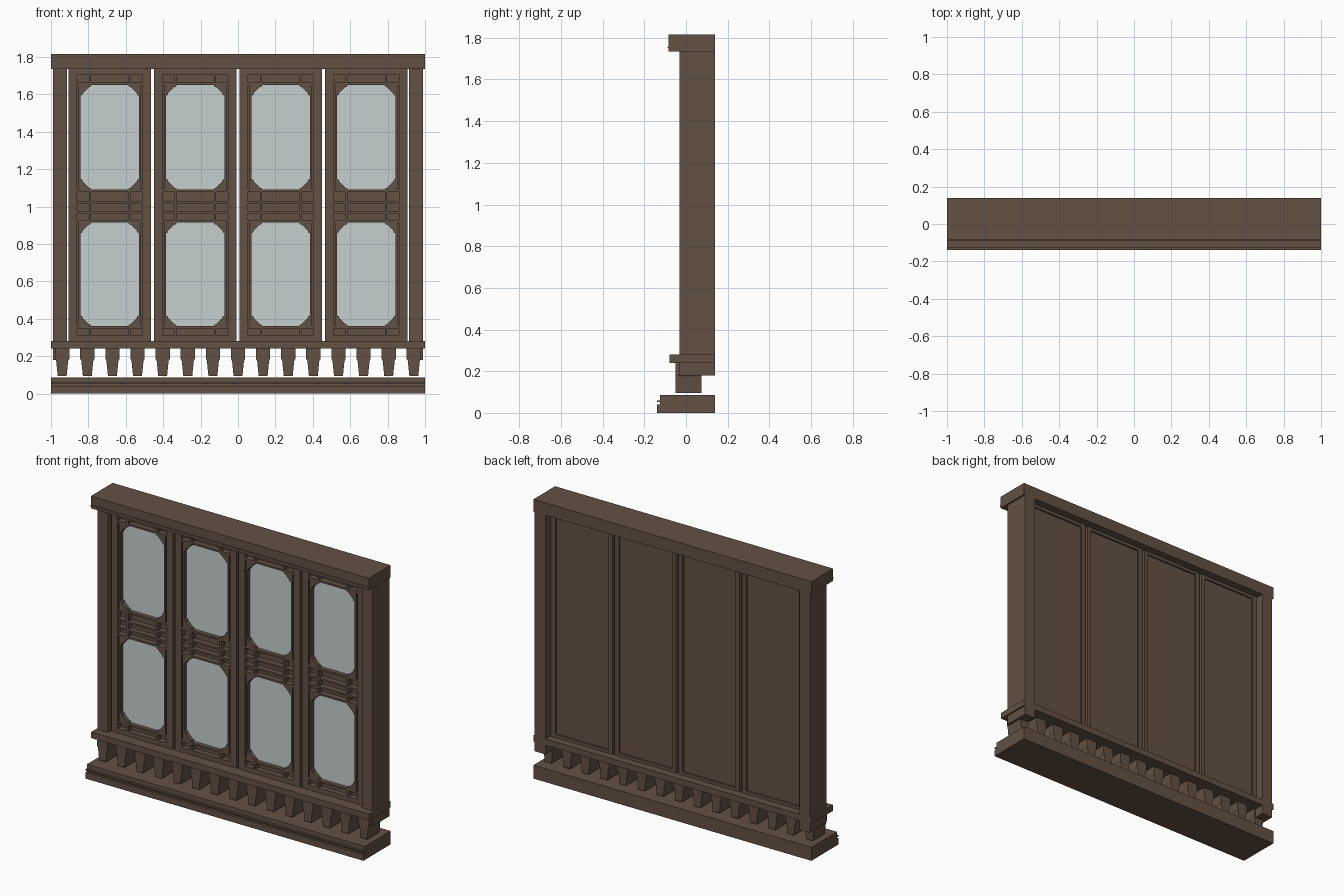
import bpy
import bmesh

cube = bpy.data.objects.get("Cube")
if cube:
    bpy.data.objects.remove(cube, do_unlink=True)


def make_material(name, color):
    mat = bpy.data.materials.new(name)
    mat.use_nodes = True
    mat.diffuse_color = color
    mat.node_tree.nodes["Principled BSDF"].inputs["Base Color"].default_value = color
    return mat


def add_prism(bm, outline, y0, y1):
    """Extrude an x-z outline from y0 to y1."""
    face = bm.faces.new([bm.verts.new((x, y0, z)) for x, z in outline])
    moved = bmesh.ops.extrude_face_region(bm, geom=[face])["geom"]
    verts = [v for v in moved if isinstance(v, bmesh.types.BMVert)]
    bmesh.ops.translate(bm, verts=verts, vec=(0, y1 - y0, 0))


def add_box(bm, x0, x1, y0, y1, z0, z1):
    add_prism(bm, [(x0, z0), (x1, z0), (x1, z1), (x0, z1)], y0, y1)


def finish(bm, name, mat):
    bmesh.ops.recalc_face_normals(bm, faces=bm.faces)
    mesh = bpy.data.meshes.new(name)
    bm.to_mesh(mesh)
    bm.free()
    mesh.materials.append(mat)
    bpy.context.collection.objects.link(bpy.data.objects.new(name, mesh))


def build_boxes(name, mat, boxes):
    bm = bmesh.new()
    for box in boxes:
        add_box(bm, *box)
    finish(bm, name, mat)


wood = make_material("dark_wood", (0.125, 0.082, 0.057, 1))
glass = make_material("pale_glass", (0.56, 0.63, 0.62, 1))

# Horizontal members
BACK = 0.14
build_boxes("top_beam", wood, [
    (-1, 1, -0.083, BACK, 1.735, 1.815),
    (-1, 1, -0.088, -0.083, 1.75, 1.757)])
build_boxes("sill", wood, [(-1, 1, -0.08, BACK, 0.24, 0.28)])
build_boxes("base_plinth", wood, [
    (-1, 1, -0.125, BACK, 0, 0.087),
    (-1, 1, -0.14, -0.125, 0, 0.04),
    (-1, 1, -0.14, -0.125, 0.052, 0.06)])

# Corner posts
for side, s in (("left", 1), ("right", -1)):
    x0, x1 = sorted((s * 0.913, s * 0.99))
    build_boxes(side + "_post", wood, [
        (x0, x1, -0.03, BACK, 0.28, 1.735),
        (x0, x1, -0.03, BACK, 0.18, 0.24)])

# Tapered feet between plinth and sill
COUNT = 15
half_foot = [(0.024, 0.095), (0.032, 0.175), (0.038, 0.185), (0.038, 0.24)]
for i in range(COUNT):
    cx = -0.94 + i * 1.88 / (COUNT - 1)
    outline = [(cx + x, z) for x, z in half_foot]
    outline += [(cx - x, z) for x, z in reversed(half_foot)]
    bm = bmesh.new()
    add_prism(bm, outline, -0.05, 0.075)
    finish(bm, f"foot_{i + 1}", wood)

# Door dimensions
HALF, CELL, PANE = 0.221, 0.176, 0.156
BOTTOM, TOP = 0.28, 1.735
FRONT, FLOOR, REAR = -0.005, 0.03, 0.09
STRIP = 0.012
windows = [(0.36, 0.915), (1.09, 1.65)]
rails = [(0.31, 0.348), (0.927, 0.962), (0.974, 1.015), (1.027, 1.078), (1.662, 1.705)]


def build_door(number, cx):
    # Backing panel with a raised border on the rear
    bm = bmesh.new()
    add_box(bm, cx - HALF, cx + HALF, FLOOR, REAR - 0.012, BOTTOM, TOP)
    for s in (-1, 1):
        a, b = sorted((cx + s * 0.19, cx + s * HALF))
        add_box(bm, a, b, REAR - 0.012, REAR, BOTTOM, TOP)
    for z0, z1 in ((BOTTOM, 0.3), (1.715, TOP)):
        add_box(bm, cx - 0.19, cx + 0.19, REAR - 0.012, REAR, z0, z1)
    finish(bm, f"door_panel_{number}", wood)

    # Front stiles and end rails
    bm = bmesh.new()
    for s in (-1, 1):
        a, b = sorted((cx + s * CELL, cx + s * HALF))
        add_box(bm, a, b, FRONT, FLOOR, BOTTOM, TOP)
    for z0, z1 in ((BOTTOM, rails[0][0]), (rails[-1][1], TOP)):
        add_box(bm, cx - CELL, cx + CELL, FRONT, FLOOR, z0, z1)
    finish(bm, f"door_frame_{number}", wood)

    # Lattice strips between the open cells
    bm = bmesh.new()
    for z0, z1 in windows:
        for z in (z0 - STRIP, z1):
            add_box(bm, cx - CELL, cx + CELL, FRONT, FLOOR, z, z + STRIP)
        for s in (-1, 1):
            a, b = sorted((cx + s * PANE, cx + s * (PANE + STRIP)))
            add_box(bm, a, b, FRONT, FLOOR, z0, z1)
    for z in (0.962, 1.015):
        add_box(bm, cx - CELL, cx + CELL, FRONT, FLOOR, z, z + STRIP)
    for z0, z1 in rails:
        for s in (-1, 1):
            mid = cx + s * 0.106
            add_box(bm, mid - STRIP / 2, mid + STRIP / 2, FRONT, FLOOR, z0, z1)
    finish(bm, f"lattice_{number}", wood)

    # Cut corner blocks around each pane
    corner = [(0, 0), (0.058, 0), (0.052, 0.01), (0.046, 0.01),
              (0.01, 0.046), (0.01, 0.052), (0, 0.058)]
    bm = bmesh.new()
    for z0, z1 in windows:
        for sx in (-1, 1):
            for z, sz in ((z0, 1), (z1, -1)):
                outline = [(cx + sx * (PANE - x), z + sz * h) for x, h in corner]
                add_prism(bm, outline, FRONT, FLOOR)
    finish(bm, f"corner_blocks_{number}", wood)

    # Glass panes
    build_boxes(f"glass_{number}", glass, [
        (cx - PANE, cx + PANE, FLOOR - 0.008, FLOOR, z0, z1) for z0, z1 in windows])


for i in range(4):
    build_door(i + 1, (i - 1.5) * 0.457)
